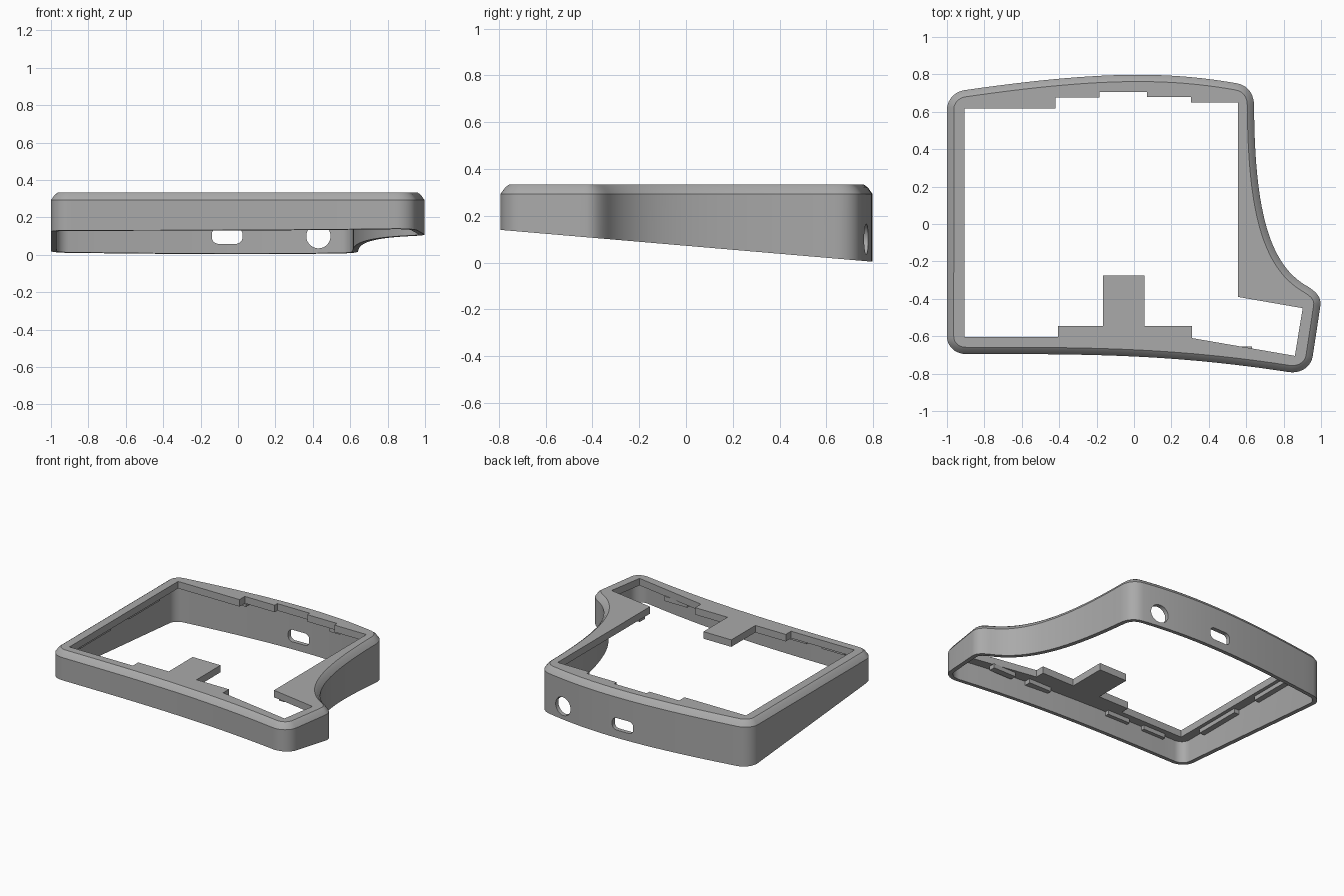
import bpy, bmesh, math
from mathutils import Vector

cube = bpy.data.objects.get("Cube")
if cube:
    bpy.data.objects.remove(cube)

TOP, PLATE, WALL = 0.333, 0.05, 0.03

grey = bpy.data.materials.new("plain grey")
grey.use_nodes = True
grey.diffuse_color = (0.4, 0.4, 0.4, 1)
grey.node_tree.nodes["Principled BSDF"].inputs["Base Color"].default_value = (0.4, 0.4, 0.4, 1)


def base_z(p):
    """Sloped underside: low at the back, high at the front."""
    return 0.072 - 0.0855 * p.y


def bezier(a, b, c, d, n=20):
    a, b, c, d = (Vector(p) for p in (a, b, c, d))
    return [a * (1 - t) ** 3 + b * 3 * t * (1 - t) ** 2 + c * 3 * t * t * (1 - t) + d * t ** 3
            for t in (i / n for i in range(n + 1))]


def offset(pts, d):
    """Move a counter-clockwise outline inwards by d."""
    out = []
    for i, p in enumerate(pts):
        u = (p - pts[i - 1]).normalized()
        v = (pts[(i + 1) % len(pts)] - p).normalized()
        n = Vector((-u.y - v.y, u.x + v.x)).normalized()
        out.append(p + n * d / max(0.5, n.dot(Vector((-u.y, u.x)))))
    return out


def loft(name, rings):
    """Closed solid through a stack of equal rings of 3D points."""
    bm = bmesh.new()
    loops = [[bm.verts.new(p) for p in r] for r in rings]
    n = len(loops[0])
    for a, b in zip(loops, loops[1:]):
        for i in range(n):
            j = (i + 1) % n
            bm.faces.new((a[i], a[j], b[j], b[i]))
    bm.faces.new(loops[0][::-1])
    bm.faces.new(loops[-1])
    bmesh.ops.recalc_face_normals(bm, faces=bm.faces)
    mesh = bpy.data.meshes.new(name)
    bm.to_mesh(mesh)
    bm.free()
    mesh.materials.append(grey)
    ob = bpy.data.objects.new(name, mesh)
    bpy.context.collection.objects.link(ob)
    return ob


def level(pts, z):
    return [(p.x, p.y, z) for p in pts]


def cut(target, cutter):
    mod = target.modifiers.new("cut", "BOOLEAN")
    mod.operation, mod.solver, mod.object = "DIFFERENCE", "EXACT", cutter
    bpy.context.view_layer.objects.active = target
    bpy.ops.object.modifier_apply(modifier=mod.name)
    bpy.data.objects.remove(cutter)


# Outer outline, counter-clockwise from the front left corner
sides = [
    bezier((-1, -.60), (-1, -.655), (-.955, -.695), (-.90, -.695), 10),
    bezier((-.90, -.695), (-.25, -.695), (.2, -.695), (.83, -.792), 24),
    bezier((.83, -.792), (.89, -.80), (.945, -.765), (.955, -.71), 10),
    bezier((.955, -.71), (.97, -.62), (.98, -.54), (.996, -.44), 2),
    bezier((.996, -.44), (1.005, -.39), (.97, -.36), (.93, -.335), 8),
    bezier((.93, -.335), (.72, -.22), (.645, .08), (.642, .63), 28),
    bezier((.642, .63), (.642, .70), (.605, .742), (.55, .752), 10),
    bezier((.55, .752), (.18, .818), (-.20, .818), (-.91, .715), 24),
    bezier((-.91, .715), (-.965, .705), (-1, .66), (-1, .61), 10),
]
outline = [p for s in sides for p in s[:-1]]

# Body with chamfered upper rim
body = loft("case_shell", [
    [(p.x, p.y, base_z(p)) for p in outline],
    level(outline, TOP - .04),
    level(offset(outline, .02), TOP - .012),
    level(offset(outline, .036), TOP)])

# Hollow underside
inner = offset(outline, WALL)
cut(body, loft("cavity_cutter", [level(inner, -.2), level(inner, TOP - PLATE)]))

# Stepped opening in the top plate
opening = [Vector(p) for p in (
    (-.905, -.605), (-.405, -.605), (-.405, -.545), (-.165, -.545), (-.165, -.275),
    (.055, -.275), (.055, -.545), (.31, -.545), (.31, -.61), (.86, -.705), (.902, -.45),
    (.557, -.39), (.557, .65), (.305, .65), (.305, .68), (.07, .68), (.07, .707),
    (-.185, .707), (-.185, .677), (-.42, .677), (-.42, .617), (-.905, .617))]
cut(body, loft("opening_cutter", [level(opening, .2), level(opening, .5)]))


# Connector slot and round socket through the back wall
def port(x, z, w, h, r):
    ring = []
    for k in range(32):
        a = (k + .5) * math.tau / 32
        c, s = math.cos(a), math.sin(a)
        ring.append((x + math.copysign(w - r, c) + r * c, z + math.copysign(h - r, s) + r * s))
    cut(body, loft("port_cutter", [[(u, y, v) for u, v in ring] for y in (.62, .95)]))


port(-.058, .102, .082, .043, .035)
port(.43, .10, .065, .065, .065)


# Small retaining ledges under the plate, against the walls
def ledge(name, x0, x1, y0, y1, z0=TOP - PLATE - .03):
    ring = [Vector(p) for p in ((x0, y0), (x1, y0), (x1, y1), (x0, y1))]
    loft(name, [level(ring, z0), level(ring, TOP - PLATE + .003)])


for i, x in enumerate((-.80, -.50, .15, .45)):
    ledge(f"front_ledge_{i}", x, x + .18, -.69 if x < .1 else -.70, -.64 if x < .1 else -.655)
for i, y in enumerate((-.45, .10)):
    ledge(f"left_ledge_{i}", -.98, -.93, y, y + .35)
for i, x in enumerate((-.50, .24)):
    ledge(f"back_ledge_{i}", x, x + .08, .69, .75)
ledge("side_ledge", .575, .62, -.36, -.30)

bpy.ops.object.select_all(action="DESELECT")
body.select_set(True)
bpy.context.view_layer.objects.active = body
bpy.ops.object.shade_smooth_by_angle(angle=math.radians(25))
